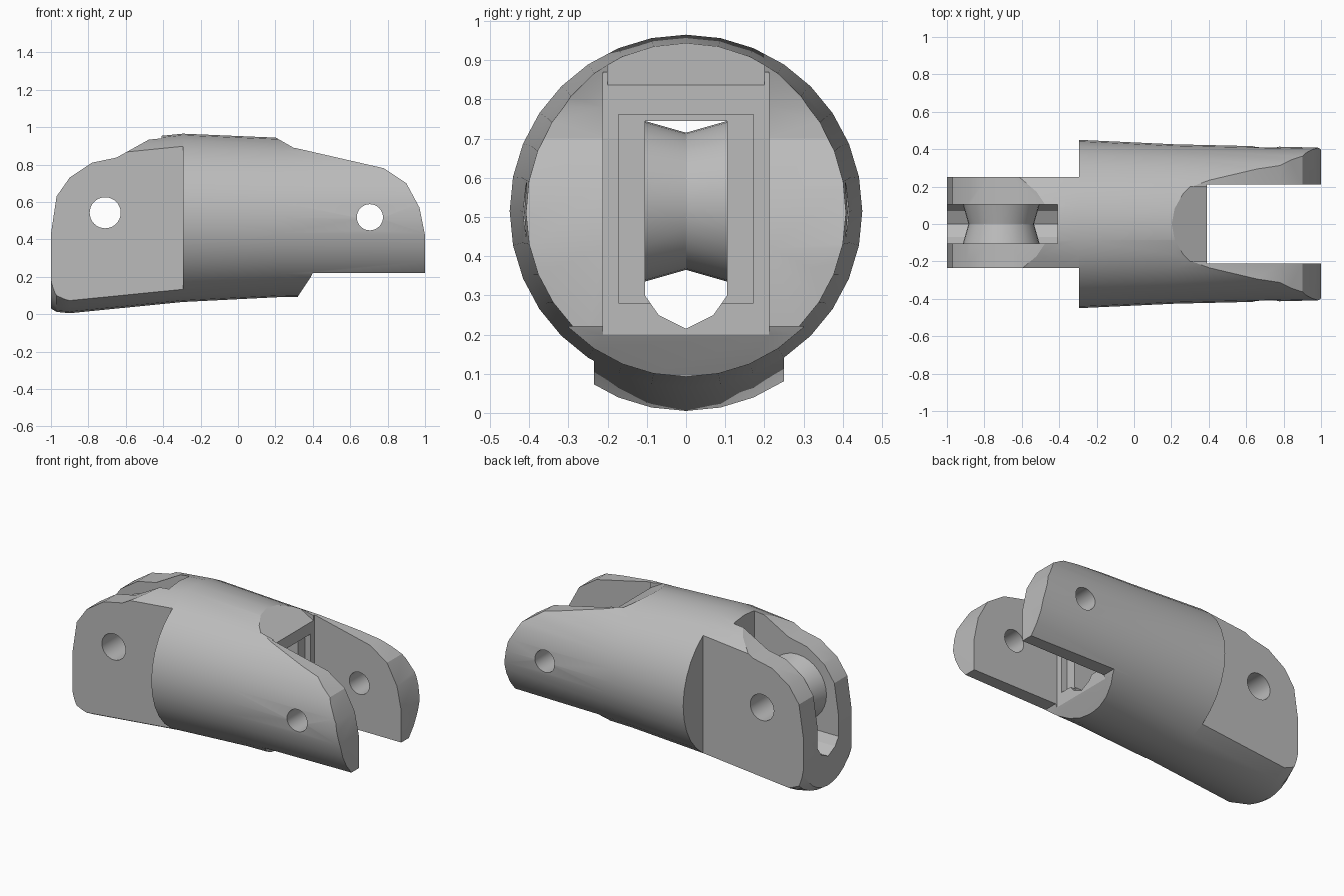
import bpy, bmesh, math
from mathutils import Vector

cube = bpy.data.objects.get("Cube")
if cube:
    bpy.data.objects.remove(cube, do_unlink=True)

grey = bpy.data.materials.new("plain_grey")
grey.use_nodes = True
grey.diffuse_color = (0.5, 0.5, 0.5, 1)
grey.node_tree.nodes["Principled BSDF"].inputs["Base Color"].default_value = (0.5, 0.5, 0.5, 1)


def loft(name, rings):
    """Solid skinned through closed rings of points."""
    bm = bmesh.new()
    rows = [[bm.verts.new(p) for p in ring] for ring in rings]
    n = len(rows[0])
    for a, b in zip(rows, rows[1:]):
        for i in range(n):
            j = (i + 1) % n
            bm.faces.new((a[i], a[j], b[j], b[i]))
    bm.faces.new(rows[0])
    bm.faces.new(rows[-1])
    bmesh.ops.recalc_face_normals(bm, faces=bm.faces)
    mesh = bpy.data.meshes.new(name)
    bm.to_mesh(mesh)
    bm.free()
    mesh.materials.append(grey)
    obj = bpy.data.objects.new(name, mesh)
    bpy.context.collection.objects.link(obj)
    return obj


def side_prism(name, pts, y0, y1):
    return loft(name, [[(x, y, z) for x, z in pts] for y in (y0, y1)])


def box(name, lo, hi):
    (x0, y0, z0), (x1, y1, z1) = lo, hi
    return side_prism(name, [(x0, z0), (x1, z0), (x1, z1), (x0, z1)], y0, y1)


def circle(n):
    return [(math.sin(2 * math.pi * i / n), math.cos(2 * math.pi * i / n)) for i in range(n)]


def lathe_y(name, cx, cz, stations, n=32):
    """Round solid about a crosswise axis, stations are (y, radius)."""
    return loft(name, [[(cx + r * c, y, cz + r * s) for c, s in circle(n)] for y, r in stations])


def combine(target, tool, operation="DIFFERENCE"):
    mod = target.modifiers.new(operation.lower(), "BOOLEAN")
    mod.operation, mod.object, mod.solver = operation, tool, "EXACT"
    bpy.ops.object.select_all(action="DESELECT")
    bpy.context.view_layer.objects.active = target
    target.select_set(True)
    bpy.ops.object.modifier_apply(modifier=mod.name)
    bpy.data.objects.remove(tool, do_unlink=True)


# Tapered round body: x, centre height, half width, half height
stations = [(-1, 0.33, 0.27, 0.3), (-0.97, 0.385, 0.37, 0.373), (-0.9, 0.455, 0.45, 0.45),
            (-0.295, 0.515, 0.45, 0.45), (0.22, 0.517, 0.426, 0.426), (1, 0.51, 0.408, 0.41)]
body = loft("finger_link_body",
            [[(x, ry * s, cz + rz * c) for s, c in circle(32)] for x, cz, ry, rz in stations])

# Side outline trims the ends, the shoulder and the fork
outline = [(-1.0, -0.1), (0.32, -0.1), (0.32, 0.095), (0.39, 0.2), (0.4, 0.22), (1.0, 0.22),
           (1.0, 0.42), (0.97, 0.57), (0.9, 0.7), (0.78, 0.78), (0.3, 0.89), (0.2, 0.945),
           (-0.41, 0.97), (-0.65, 0.837), (-0.78, 0.81), (-0.9, 0.73), (-0.97, 0.63), (-1.0, 0.43)]
combine(body, side_prism("outline", outline, -0.6, 0.6), "INTERSECT")

# Fork gap, its bevelled upper lip and the shallow recess in its back wall
combine(body, box("fork_gap", (0.39, -0.212, -0.2), (1.2, 0.212, 1.2)))
combine(body, side_prism("upper_lip", [(0.2, 0.945), (0.42, 0.82), (0.42, 1.1), (0.2, 1.1)], -0.2, 0.2))
combine(body, box("recess", (0.35, -0.172, 0.28), (0.5, 0.172, 0.762)))

# Flat sides of the rear tab
combine(body, box("left_flat", (-1.2, 0.25, -0.2), (-0.295, 0.7, 1.2)))
combine(body, box("right_flat", (-1.2, -0.7, -0.2), (-0.295, -0.235, 1.2)))

# Tunnel through the middle, open at the top over the rear tab
tunnel = [(-0.105, 0.3), (-0.07, 0.25), (0, 0.215), (0.07, 0.25), (0.105, 0.3),
          (0.105, 0.745), (-0.105, 0.745)]
combine(body, loft("tunnel", [[(x, y, z) for y, z in tunnel] for x in (-1.2, 0.6)]))
combine(body, box("top_slot", (-1.2, -0.105, 0.6), (-0.41, 0.105, 1.2)))

# Grooved spool between the tab walls
spool = lathe_y("spool", -0.71, 0.54, [(-0.14, 0.205), (-0.105, 0.205), (0, 0.175),
                                       (0.105, 0.205), (0.14, 0.205)])
combine(body, spool, "UNION")

# Pin holes
for name, x, z, r in (("rear_pin", -0.71, 0.542, 0.083), ("front_pin", 0.705, 0.518, 0.07)):
    combine(body, lathe_y(name, x, z, [(-0.7, r), (0.7, r)]))

bpy.ops.object.select_all(action="DESELECT")
body.select_set(True)
bpy.context.view_layer.objects.active = body
bpy.ops.object.shade_smooth_by_angle(angle=math.radians(25))
